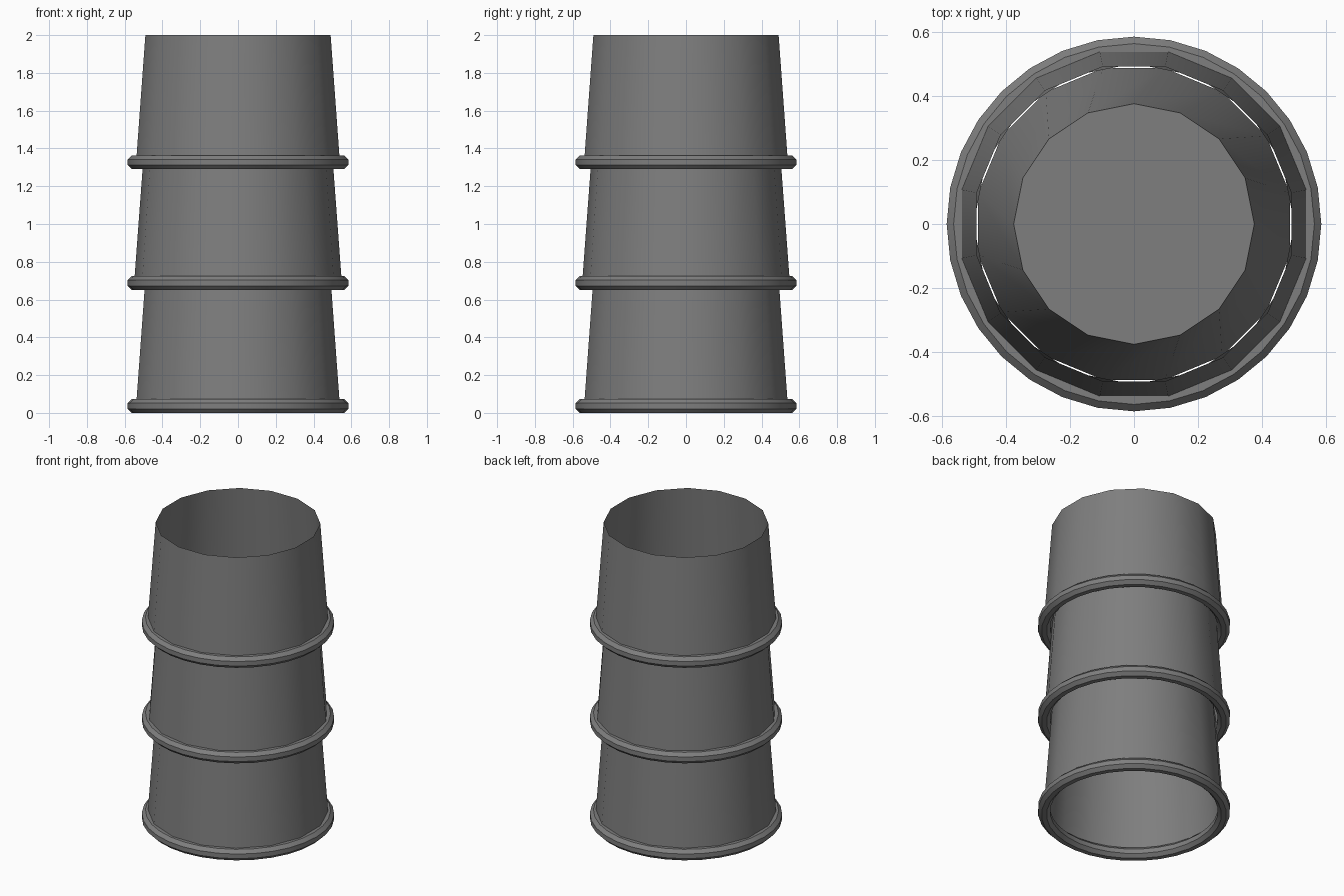
import bpy
import bmesh
import math

SIDES = 16
HALF_STEP = math.pi / SIDES

cube = bpy.data.objects.get("Cube")
if cube:
    bpy.data.objects.remove(cube, do_unlink=True)

grey = bpy.data.materials.new("plain_grey")
grey.use_nodes = True
colour = (0.21, 0.21, 0.21, 1)
grey.diffuse_color = colour
shader = next(n for n in grey.node_tree.nodes if n.type == 'BSDF_PRINCIPLED')
shader.inputs["Base Color"].default_value = colour
shader.inputs["Roughness"].default_value = 0.6


def finish(bm, name):
    """Turn a bmesh into a smooth grey object."""
    mesh = bpy.data.meshes.new(name)
    bm.to_mesh(mesh)
    bm.free()
    mesh.materials.append(grey)
    obj = bpy.data.objects.new(name, mesh)
    bpy.context.collection.objects.link(obj)
    bpy.ops.object.select_all(action='DESELECT')
    bpy.context.view_layer.objects.active = obj
    obj.select_set(True)
    bpy.ops.object.shade_smooth_by_angle(angle=math.radians(35))
    return obj


def ring(bm, radius, z, turn, sides=SIDES):
    angles = [turn + math.tau * i / sides for i in range(sides)]
    return [bm.verts.new((radius * math.cos(a), radius * math.sin(a), z))
            for a in angles]


def bridge(bm, low, high):
    n = len(low)
    for i in range(n):
        j = (i + 1) % n
        bm.faces.new((low[i], low[j], high[j], high[i]))


def tapered_wall(name, base_z, turn):
    """Open tube that narrows upwards."""
    bm = bmesh.new()
    bridge(bm, ring(bm, 0.55, base_z + 0.037, turn),
           ring(bm, 0.50, base_z + 0.71, turn))
    return finish(bm, name)


def rolled_rim(name, base_z, major=0.547, minor=0.04, steps=8):
    """Eight-sided bead around the foot of a section."""
    bm = bmesh.new()
    loops = []
    for k in range(steps):
        a = math.tau * (k + 0.5) / steps
        loops.append(ring(bm, major + minor * math.cos(a),
                          base_z + 0.037 + minor * math.sin(a), 0, 32))
    for k in range(steps):
        bridge(bm, loops[k], loops[(k + 1) % steps])
    bmesh.ops.recalc_face_normals(bm, faces=bm.faces[:])
    return finish(bm, name)


# Three stacked sections, the middle one turned by half a facet
for label, base_z, turn in (("lower", 0, HALF_STEP),
                            ("middle", 0.65, 0),
                            ("upper", 1.29, HALF_STEP)):
    tapered_wall(label + "_wall", base_z, turn)
    rolled_rim(label + "_rim", base_z)

# Closed inner cone, seen down through the open top
bm = bmesh.new()
shoulder = ring(bm, 0.495, 0.71, HALF_STEP)
crown = ring(bm, 0.375, 1.3, 2 * HALF_STEP)
bridge(bm, shoulder, crown)
bm.faces.new(crown)
finish(bm, "inner_cone")
